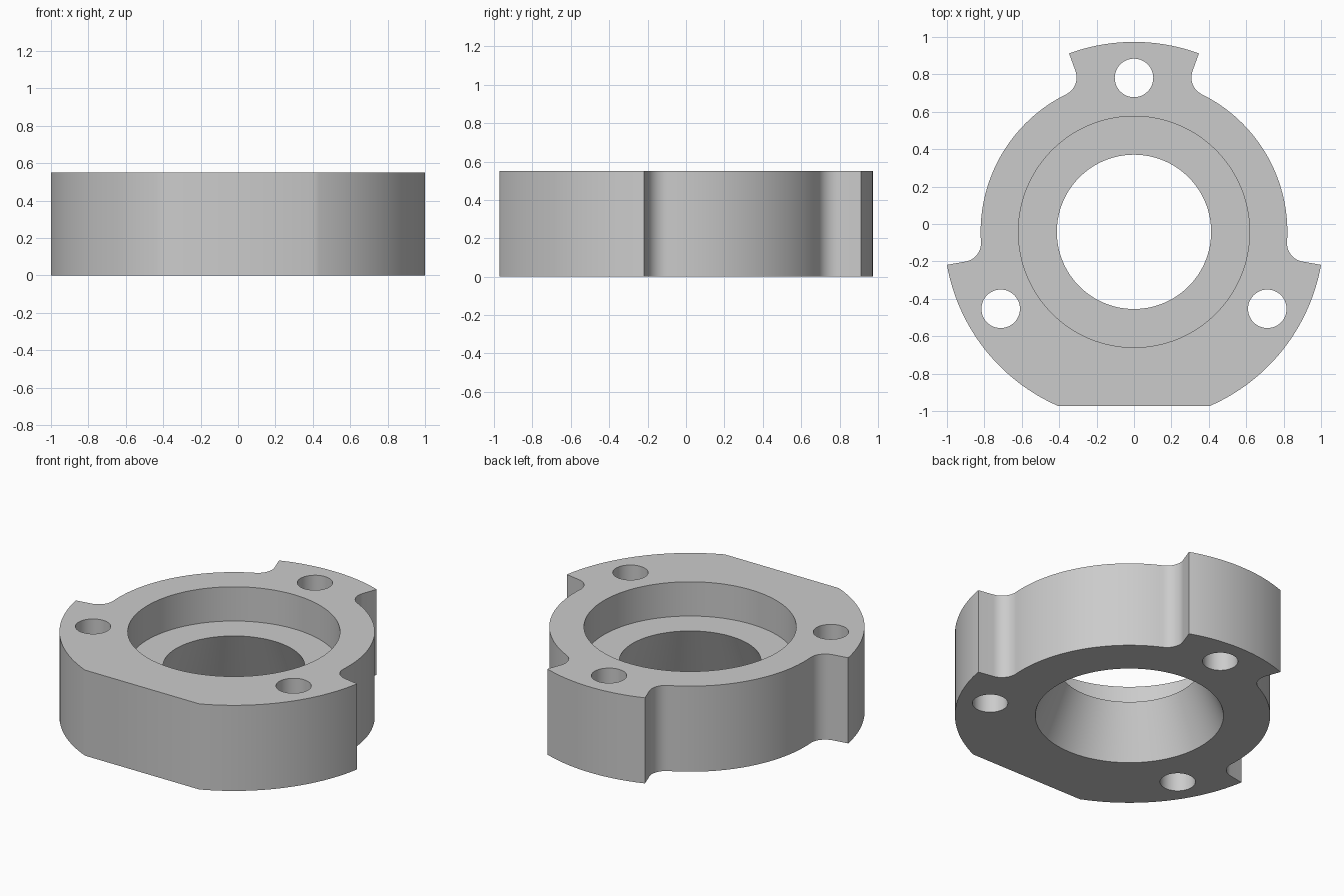
import bpy, bmesh
from math import sin, cos, asin, sqrt, radians, pi

cube = bpy.data.objects.get("Cube")
if cube:
    bpy.data.objects.remove(cube, do_unlink=True)

HEIGHT, CENTRE_Y = 0.55, -0.042
OUTER_R, BODY_R, FILLET_R = 1.0154, 0.82, 0.1
BORE_R, RECESS_R, MOUTH_R, FLOOR_Z = 0.4125, 0.618, 0.548, 0.33
HOLE_R, BOLT_R = 0.103, 0.823
FLAT_D = 0.931

grey = bpy.data.materials.new("plain grey")
grey.use_nodes = True
grey.diffuse_color = (0.6, 0.6, 0.6, 1)
grey.node_tree.nodes["Principled BSDF"].inputs["Base Color"].default_value = grey.diffuse_color


def arc(cx, cy, r, a0, a1, n):
    """Points along an arc, both ends included (angles in radians)."""
    steps = [a0 + (a1 - a0) * i / n for i in range(n + 1)]
    return [(cx + r * cos(a), cy + r * sin(a)) for a in steps]


def make_object(name, bm):
    bmesh.ops.recalc_face_normals(bm, faces=bm.faces)
    mesh = bpy.data.meshes.new(name)
    bm.to_mesh(mesh)
    bm.free()
    obj = bpy.data.objects.new(name, mesh)
    obj.location.y = CENTRE_Y
    mesh.materials.append(grey)
    bpy.context.collection.objects.link(obj)
    return obj


def prism(name, outline, z0, z1):
    bm = bmesh.new()
    face = bm.faces.new([bm.verts.new((x, y, z0)) for x, y in outline])
    top = bmesh.ops.extrude_face_region(bm, geom=[face])["geom"]
    bmesh.ops.translate(bm, vec=(0, 0, z1 - z0),
                        verts=[v for v in top if isinstance(v, bmesh.types.BMVert)])
    return make_object(name, bm)


def turned(name, profile, n=128):
    """Closed solid turned about z from (radius, height) pairs."""
    bm = bmesh.new()
    rings = [[bm.verts.new((x, y, z)) for x, y in arc(0, 0, r, 0, 2 * pi, n)[:-1]]
             for r, z in profile]
    for low, high in zip(rings, rings[1:]):
        for i in range(n):
            j = (i + 1) % n
            bm.faces.new((low[i], low[j], high[j], high[i]))
    bm.faces.new(rings[0])
    bm.faces.new(rings[-1])
    return make_object(name, bm)


# Right half of the outline: front flat, wide lower sector, fillets, top lobe
fillet_d = BODY_R + FILLET_R
offset = asin(FILLET_R / fillet_d)
low_edge, lobe_edge = radians(-10), radians(70)
low_c, lobe_c = low_edge + offset, lobe_edge - offset
half = arc(0, 0, OUTER_R, -asin(FLAT_D / OUTER_R), low_edge, 32)
half += arc(fillet_d * cos(low_c), fillet_d * sin(low_c), FILLET_R,
            low_edge - pi / 2, low_c - pi, 12)[::1]
half += arc(0, 0, BODY_R, low_c, lobe_c, 40)[1:]
half += arc(fillet_d * cos(lobe_c), fillet_d * sin(lobe_c), FILLET_R,
            lobe_c + pi, lobe_edge + pi / 2, 12)[1:]
half += arc(0, 0, OUTER_R, lobe_edge, pi / 2, 12)
outline = half + [(-x, y) for x, y in reversed(half[:-1])]
flange = prism("flange_body", outline, 0, HEIGHT)

# Stepped recess above a flared bore, and three bolt holes
flare = (MOUTH_R - BORE_R) / FLOOR_Z * 0.1
cutters = [turned("bore_cutter", [(MOUTH_R + flare, -0.1), (BORE_R, FLOOR_Z),
                                  (RECESS_R, FLOOR_Z), (RECESS_R, HEIGHT + 0.1)])]
for angle in (90, 210, 330):
    a = radians(angle)
    ring = arc(BOLT_R * cos(a), BOLT_R * sin(a), HOLE_R, 0, 2 * pi, 48)[:-1]
    cutters.append(prism("bolt_hole_cutter", ring, -0.1, HEIGHT + 0.1))

bpy.ops.object.select_all(action='DESELECT')
bpy.context.view_layer.objects.active = flange
flange.select_set(True)
for cutter in cutters:
    cutter.hide_render = True
    mod = flange.modifiers.new("cut", 'BOOLEAN')
    mod.operation, mod.solver, mod.object = 'DIFFERENCE', 'EXACT', cutter
    bpy.ops.object.modifier_apply(modifier=mod.name)
    bpy.data.objects.remove(cutter, do_unlink=True)

bpy.ops.object.shade_smooth_by_angle(angle=radians(25))
